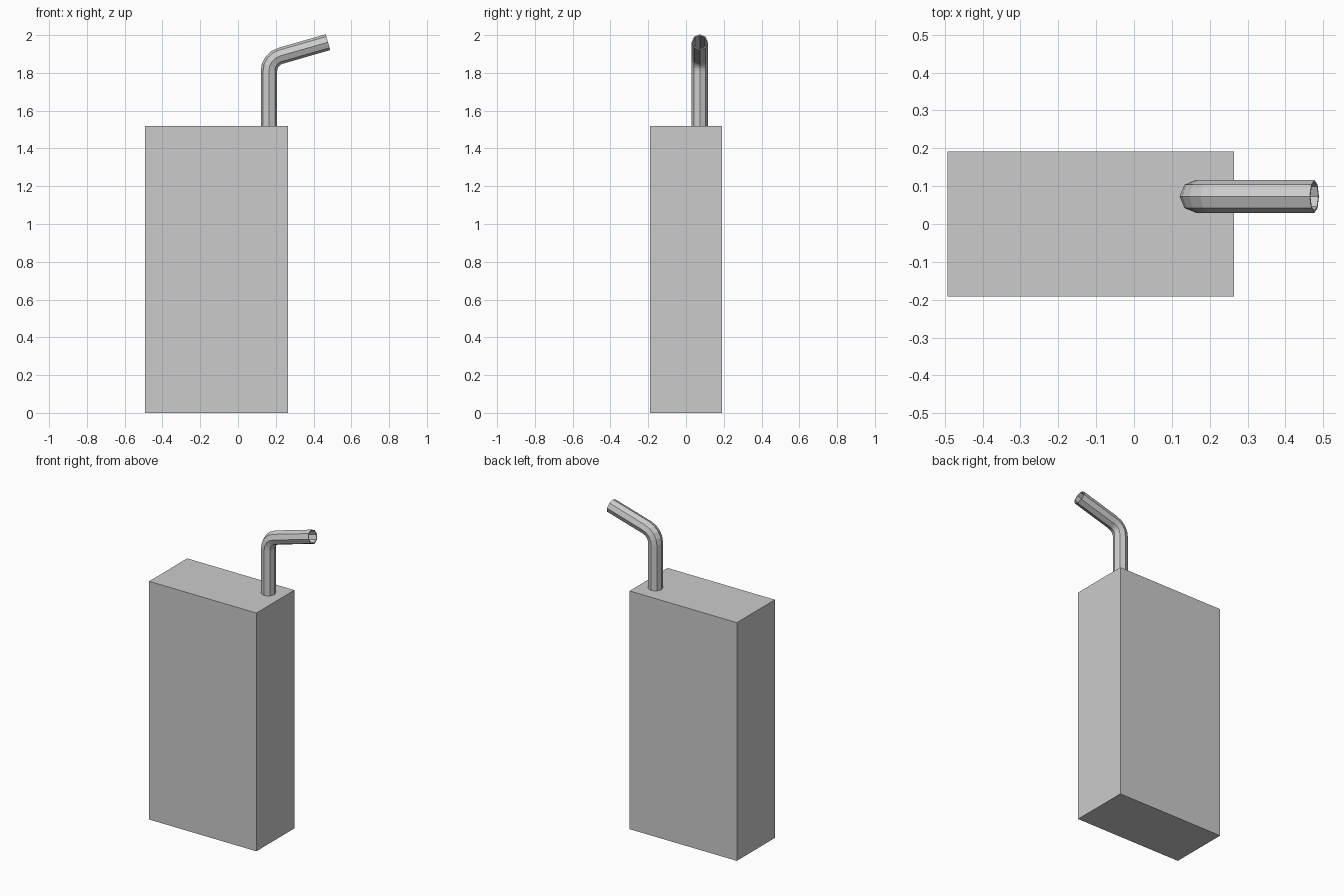
import bpy, bmesh, math
from mathutils import Vector

if "Cube" in bpy.data.objects:
    bpy.data.objects.remove(bpy.data.objects["Cube"])


def make_object(name, bm):
    bmesh.ops.recalc_face_normals(bm, faces=bm.faces)
    mesh = bpy.data.meshes.new(name)
    bm.to_mesh(mesh)
    bm.free()
    obj = bpy.data.objects.new(name, mesh)
    bpy.context.collection.objects.link(obj)
    return obj


# Carton: plain rectangular box
bm = bmesh.new()
bmesh.ops.create_cube(bm, size=1)
for v in bm.verts:
    v.co = Vector((v.co.x * 0.757 - 0.1145, v.co.y * 0.383, (v.co.z + 0.5) * 1.52))
make_object("carton", bm)

# Straw path: (position, tilt from vertical towards +x)
STRAW_X, STRAW_Y, CORNER_Z = 0.164, 0.073, 1.873
BEND = math.radians(74)
TANGENT = 0.062
END_LENGTH = 0.325
BEND_STEPS = 4
bend_radius = TANGENT / math.tan(BEND / 2)
bend_start = CORNER_Z - TANGENT
path = [(STRAW_X, 1.50, 0.0)]
for i in range(BEND_STEPS + 1):
    a = BEND * i / BEND_STEPS
    path.append((STRAW_X + bend_radius * (1 - math.cos(a)),
                 bend_start + bend_radius * math.sin(a), a))
path.append((STRAW_X + END_LENGTH * math.sin(BEND),
             CORNER_Z + END_LENGTH * math.cos(BEND), BEND))

# Straw: eight-sided open tube swept along the path
SIDES, RADIUS = 8, 0.0435
bm = bmesh.new()
rings = []
for x, z, a in path:
    ring = []
    for k in range(SIDES):
        t = math.tau * k / SIDES
        u, w = RADIUS * math.cos(t), RADIUS * math.sin(t)
        ring.append(bm.verts.new((x + u * math.cos(a), STRAW_Y + w, z - u * math.sin(a))))
    rings.append(ring)
for r0, r1 in zip(rings, rings[1:]):
    for k in range(SIDES):
        n = (k + 1) % SIDES
        bm.faces.new((r0[k], r0[n], r1[n], r1[k]))
straw = make_object("straw", bm)

# Thin straw wall
wall = straw.modifiers.new("wall", 'SOLIDIFY')
wall.thickness = 0.006
wall.offset = -1
